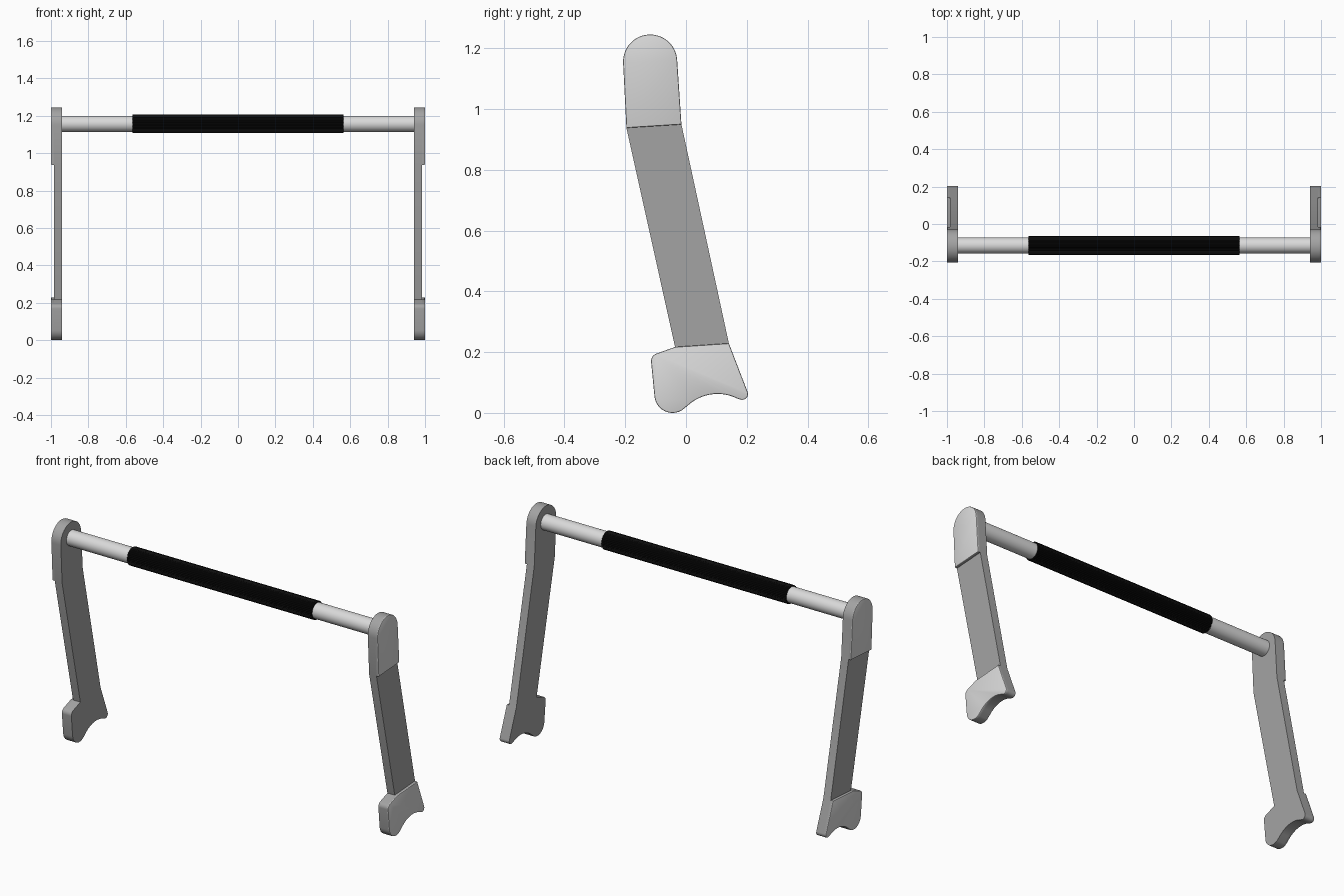
import bpy, bmesh, math
from mathutils import Matrix

if "Cube" in bpy.data.objects:
    bpy.data.objects.remove(bpy.data.objects["Cube"], do_unlink=True)


def material(name, value):
    m = bpy.data.materials.new(name)
    m.use_nodes = True
    colour = (value, value, value, 1)
    m.diffuse_color = colour
    m.node_tree.nodes["Principled BSDF"].inputs["Base Color"].default_value = colour
    return m


frame_grey = material("frame grey", 0.37)
light_grey = material("light grey", 0.7)
grip_black = material("grip black", 0.004)


def finish(name, bm, mats, mirror=False):
    mesh = bpy.data.meshes.new(name)
    bm.to_mesh(mesh)
    bm.free()
    for m in mats:
        mesh.materials.append(m)
    ob = bpy.data.objects.new(name, mesh)
    bpy.context.collection.objects.link(ob)
    bpy.ops.object.select_all(action='DESELECT')
    ob.select_set(True)
    bpy.context.view_layer.objects.active = ob
    bpy.ops.object.shade_smooth_by_angle(angle=math.radians(30))
    if mirror:
        ob.modifiers.new("mirror", 'MIRROR').use_mirror_merge = False
    return ob


def arc(cy, cz, r, start, end, n):
    angles = [math.radians(start + (end - start) * i / n) for i in range(n + 1)]
    return [(cy + r * math.cos(a), cz + r * math.sin(a)) for a in angles]


def side_prism(name, outline, x0, x1, mats, rim=0):
    """Extrude a side outline along x, with a light outer face if it has a rim."""
    bm = bmesh.new()
    face = bm.faces.new([bm.verts.new((x0, y, z)) for y, z in outline])
    grown = bmesh.ops.extrude_face_region(bm, geom=[face], use_keep_orig=True)["geom"]
    top = [v for v in grown if isinstance(v, bmesh.types.BMVert)]
    bmesh.ops.translate(bm, verts=top, vec=(x1 - x0, 0, 0))
    bmesh.ops.recalc_face_normals(bm, faces=bm.faces)
    if rim:
        edges = [e for e in bm.edges if all(abs(v.co.x - x1) < 1e-5 for v in e.verts)]
        bmesh.ops.bevel(bm, geom=edges, offset=rim, segments=2, profile=0.5,
                        affect='EDGES', clamp_overlap=True)
        bm.normal_update()
        for f in bm.faces:
            f.material_index = 1 if f.normal.x > 0.3 else 0
    return finish(name, bm, mats, mirror=True)


# Side outlines of the upright: rounded head, slanted leg, hooked foot
head = [(-0.015, 0.949)] + arc(-0.118, 1.156, 0.089, 4, 184, 24) + [(-0.196, 0.9375)]
foot = ([(-0.036, 0.217)]
        + arc(-0.09, 0.171, 0.025, 110, 187, 6)
        + arc(-0.044, 0.06, 0.06, 187, 300, 12)
        + arc(0.104, -0.0825, 0.145, 126, 63, 12)
        + arc(0.185, 0.062, 0.019, 250, 380, 8)
        + [(0.141, 0.229)])

side_prism("upright_plates", head + foot, 0.94, 0.985, [frame_grey])
side_prism("head_pads", head, 0.985, 1.0, [frame_grey, light_grey], rim=0.004)
side_prism("foot_pads", foot, 0.985, 1.0, [frame_grey, light_grey], rim=0.004)


# Cross bar and its ribbed grip
def rod(name, radius, length, sides, mat, groove=0):
    bm = bmesh.new()
    bmesh.ops.create_cone(bm, cap_ends=True, segments=sides, radius1=radius,
                          radius2=radius, depth=length)
    if groove:
        for v in bm.verts:
            step = round(math.atan2(v.co.y, v.co.x) / (2 * math.pi / sides))
            if step % 2:
                v.co.xy *= 1 - groove / radius
    bmesh.ops.transform(bm, matrix=Matrix.Rotation(math.pi / 2, 4, 'Y'), verts=bm.verts)
    ob = finish(name, bm, [mat])
    ob.location = (0, -0.115, 1.157)
    return ob


rod("cross_bar", 0.043, 1.89, 48, light_grey)
rod("ribbed_grip", 0.05, 1.13, 72, grip_black, groove=0.003)
